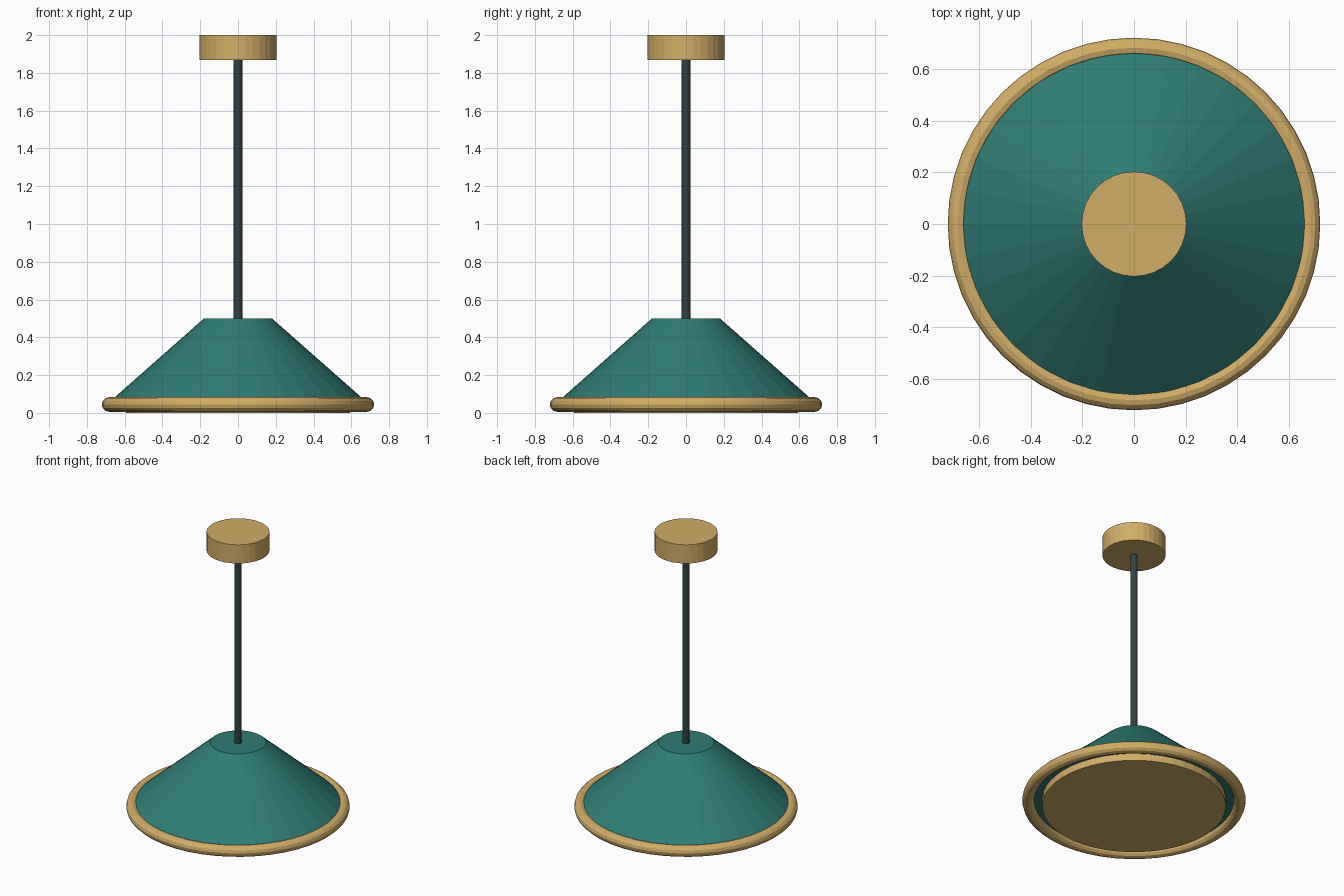
import bpy, math

if "Cube" in bpy.data.objects:
    bpy.data.objects.remove(bpy.data.objects["Cube"])


def material(name, rgb):
    m = bpy.data.materials.new(name)
    m.diffuse_color = (*rgb, 1.0)
    m.use_nodes = True
    m.node_tree.nodes["Principled BSDF"].inputs["Base Color"].default_value = m.diffuse_color
    return m


brass = material("brass", (0.651, 0.418, 0.133))
teal = material("teal enamel", (0.028, 0.205, 0.178))
dark = material("dark steel", (0.030, 0.054, 0.056))


def frustum(name, r_low, r_high, z_low, z_high, mat, sides=32):
    """Upright capped cylinder or cone between two heights."""
    bpy.ops.mesh.primitive_cone_add(
        vertices=sides, radius1=r_low, radius2=r_high,
        depth=z_high - z_low, location=(0, 0, (z_low + z_high) / 2))
    ob = bpy.context.object
    ob.name = name
    ob.data.materials.append(mat)
    return ob


# Ceiling mount and hanging rod
frustum("ceiling_mount", 0.203, 0.203, 1.867, 2.0, brass)
frustum("rod", 0.024, 0.024, 0.48, 1.88, dark, 16)

# Conical shade
frustum("shade", 0.69, 0.18, 0.05, 0.5, teal)

# Rounded rim around the shade
bpy.ops.mesh.primitive_torus_add(
    major_radius=0.683, minor_radius=0.0385, major_segments=48,
    minor_segments=12, location=(0, 0, 0.0445))
rim = bpy.context.object
rim.name = "shade_rim"
rim.data.materials.append(brass)
bpy.ops.object.shade_smooth_by_angle(angle=math.radians(20))

# Diffuser plate under the shade
frustum("diffuser_plate", 0.593, 0.593, 0.0, 0.051, brass, 48)
